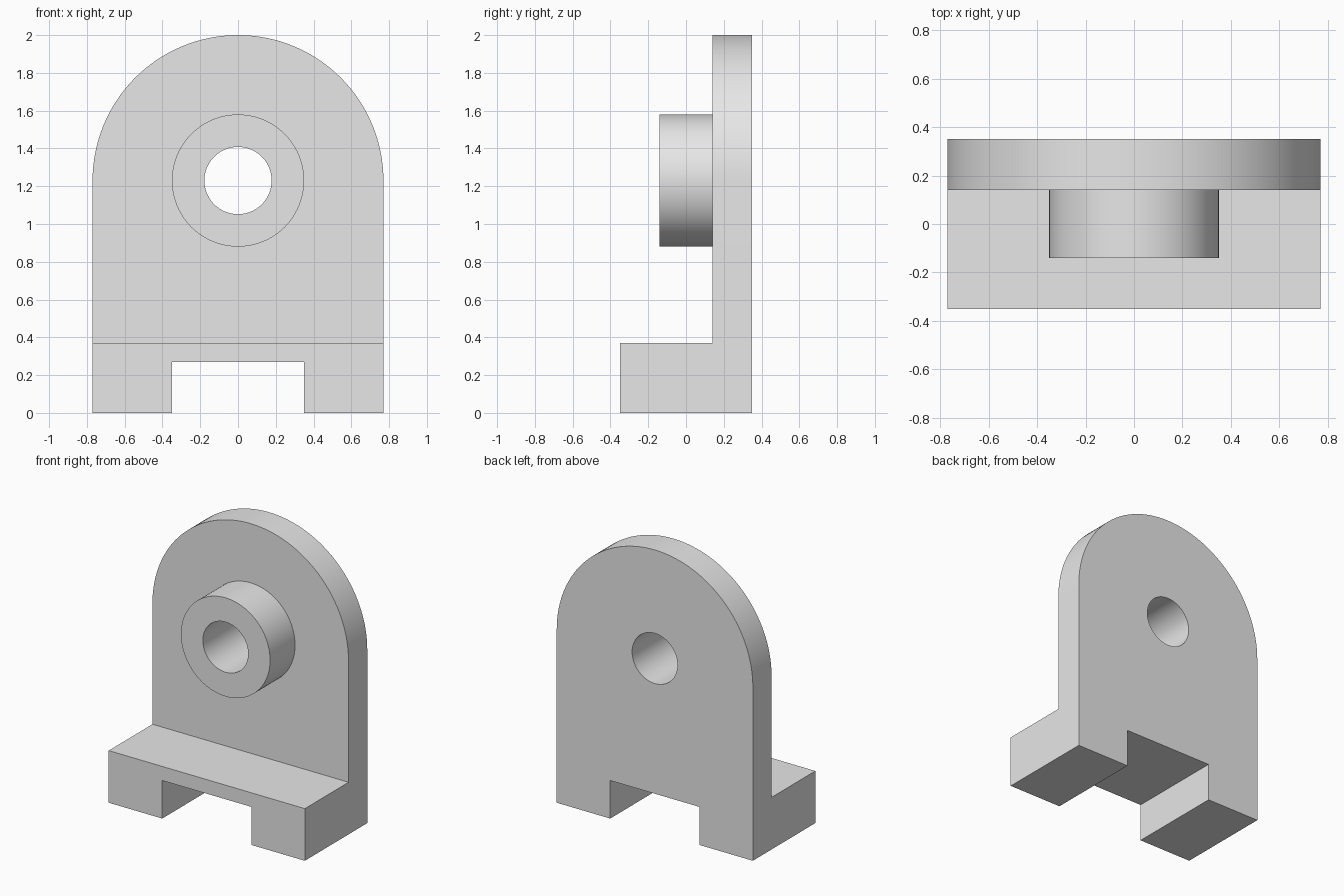
import bpy
import bmesh
from math import cos, sin, pi, radians

if "Cube" in bpy.data.objects:
    bpy.data.objects.remove(bpy.data.objects["Cube"], do_unlink=True)

HALF_W, HOLE_Z = 0.77, 1.23
FRONT, PLATE_FRONT, BACK = -0.35, 0.14, 0.35

grey = bpy.data.materials.new("plain grey")
grey.use_nodes = True
colour = (0.8, 0.8, 0.8, 1)
grey.diffuse_color = colour
grey.node_tree.nodes["Principled BSDF"].inputs["Base Color"].default_value = colour


def arc(radius, start, end, steps):
    """Points of an arc about the hole axis, as (x, z)."""
    angles = [start + (end - start) * i / steps for i in range(steps + 1)]
    return [(radius * cos(a), HOLE_Z + radius * sin(a)) for a in angles]


def circle(radius):
    return arc(radius, 0, 2 * pi, 96)[:-1]


def box(half_w, bottom, top):
    return [(-half_w, bottom), (half_w, bottom), (half_w, top), (-half_w, top)]


def extrude(name, outline, y0, y1):
    """Extrude an x-z outline from y0 to y1."""
    bm = bmesh.new()
    face = bm.faces.new([bm.verts.new((x, y0, z)) for x, z in outline])
    side = bmesh.ops.extrude_face_region(bm, geom=[face])["geom"]
    moved = [v for v in side if isinstance(v, bmesh.types.BMVert)]
    bmesh.ops.translate(bm, verts=moved, vec=(0, y1 - y0, 0))
    bmesh.ops.recalc_face_normals(bm, faces=bm.faces)
    mesh = bpy.data.meshes.new(name)
    bm.to_mesh(mesh)
    bm.free()
    mesh.materials.append(grey)
    obj = bpy.data.objects.new(name, mesh)
    bpy.context.collection.objects.link(obj)
    return obj


def combine(target, tool, operation):
    """Apply a boolean and remove the tool."""
    mod = target.modifiers.new(tool.name, "BOOLEAN")
    mod.operation, mod.solver, mod.object = operation, "EXACT", tool
    bpy.context.view_layer.objects.active = target
    bpy.ops.object.modifier_apply(modifier=mod.name)
    bpy.data.objects.remove(tool, do_unlink=True)


# Round-topped upright plate
outline = [(-HALF_W, 0), (HALF_W, 0)] + arc(HALF_W, 0, pi, 64)
bracket = extrude("bearing_bracket", outline, PLATE_FRONT, BACK)

# Foot and boss, sunk into the plate
combine(bracket, extrude("foot", box(HALF_W, 0, 0.37), FRONT, 0.25), "UNION")
combine(bracket, extrude("boss", circle(0.35), -0.14, 0.25), "UNION")

# Slot under the foot and bore through the boss
combine(bracket, extrude("slot", box(0.35, -0.2, 0.27), -1, 1), "DIFFERENCE")
combine(bracket, extrude("bore", circle(0.178), -1, 1), "DIFFERENCE")

# Smooth the round walls, keep the edges sharp
bpy.ops.object.select_all(action="DESELECT")
bracket.select_set(True)
bpy.context.view_layer.objects.active = bracket
bpy.ops.object.shade_smooth_by_angle(angle=radians(30))
